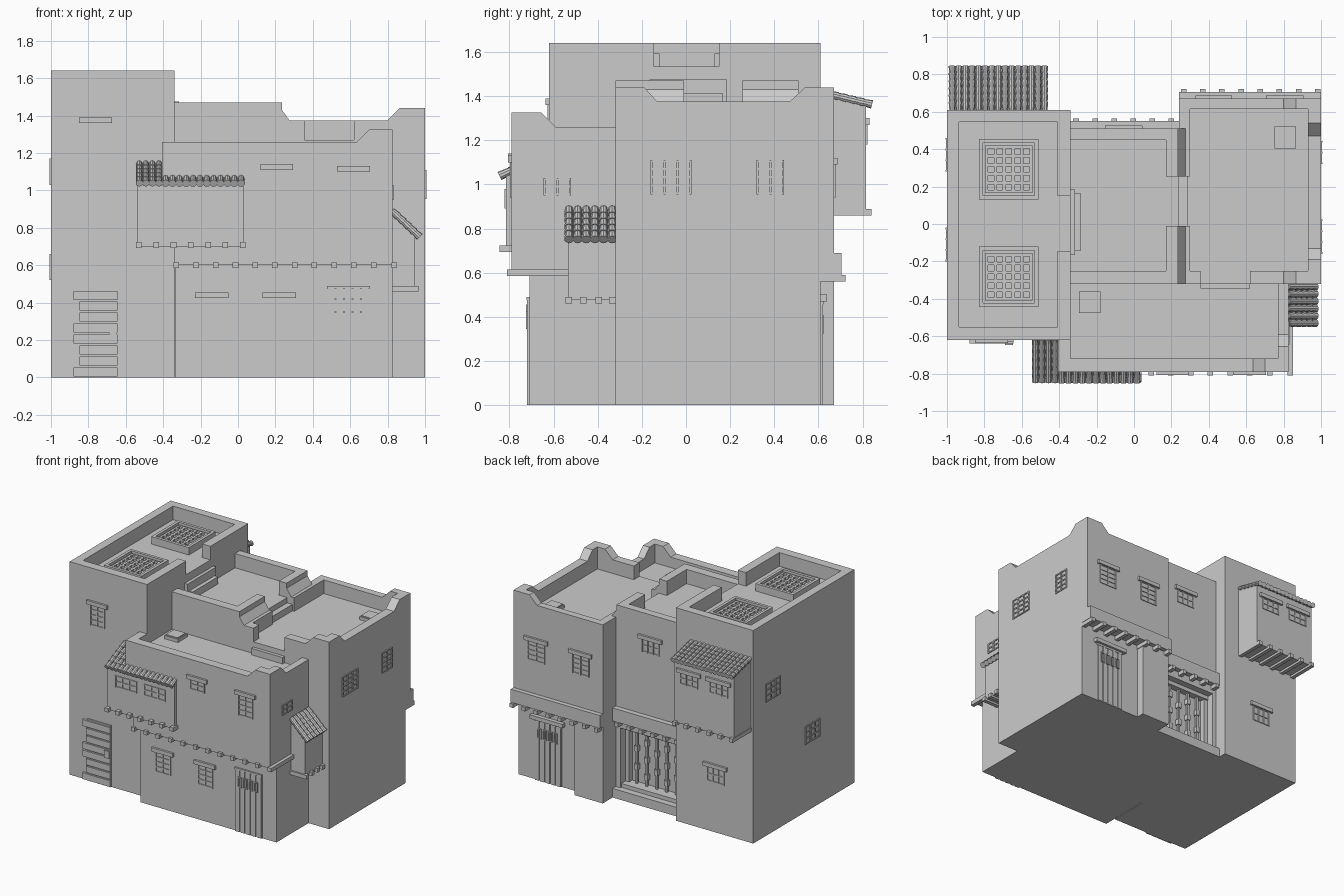
import bpy, bmesh
from mathutils import Vector, Matrix

clay = bpy.data.materials.new("plain_clay_grey")
clay.diffuse_color = (0.6, 0.6, 0.6, 1)


def finish(name, bm):
    bmesh.ops.recalc_face_normals(bm, faces=bm.faces)
    me = bpy.data.meshes.new(name)
    bm.to_mesh(me)
    bm.free()
    me.materials.append(clay)
    ob = bpy.data.objects.new(name, me)
    bpy.context.collection.objects.link(ob)
    return ob


def boxes(name, *dims):
    """Each dim is x0, x1, y0, y1, z0, z1."""
    bm = bmesh.new()
    for x0, x1, y0, y1, z0, z1 in dims:
        m = Matrix.Translation(((x0 + x1) / 2, (y0 + y1) / 2, (z0 + z1) / 2)) @ Matrix.Diagonal(
            (abs(x1 - x0), abs(y1 - y0), abs(z1 - z0), 1))
        bmesh.ops.create_cube(bm, size=1, matrix=m)
    return finish(name, bm)


def prism(name, pts, axis, a, b):
    """Profile (u, z) extruded along x or y from a to b."""
    bm = bmesh.new()
    place = (lambda u, z, t: (t, u, z)) if axis == "x" else (lambda u, z, t: (u, t, z))
    face = bm.faces.new([bm.verts.new(place(u, z, a)) for u, z in pts])
    ext = bmesh.ops.extrude_face_region(bm, geom=[face])
    shift = Vector(place(0, 0, b - a))
    bmesh.ops.translate(bm, vec=shift, verts=[v for v in ext["geom"] if isinstance(v, bmesh.types.BMVert)])
    return finish(name, bm)


def on_wall(face, plane, u0, u1, d0, d1, z0, z1):
    """Box on a wall: u along it, d outward."""
    if face == "front":
        return (u0, u1, plane - d1, plane - d0, z0, z1)
    if face == "back":
        return (u0, u1, plane + d0, plane + d1, z0, z1)
    if face == "right":
        return (plane + d0, plane + d1, u0, u1, z0, z1)
    return (plane - d1, plane - d0, u0, u1, z0, z1)


def window(name, face, plane, u0, u1, z0, z1, cols, rows, lintel=True):
    t, parts = 0.009, []
    for i in range(cols + 1):
        u = u0 + (u1 - u0 - t) * i / cols
        parts.append(on_wall(face, plane, u, u + t, -0.01, 0.007, z0, z1))
    for j in range(rows + 1):
        z = z0 + (z1 - z0 - t) * j / rows
        parts.append(on_wall(face, plane, u0, u1, -0.01, 0.006, z, z + t))
    boxes(name + "_window_frame", *parts)
    if lintel:
        boxes(name + "_window_lintel", on_wall(face, plane, u0 - 0.025, u1 + 0.025, -0.03, 0.016, z1 - 0.005, z1 + 0.025))


def beams(name, face, plane, us, z, d0, d1, s=0.03):
    boxes(name, *[on_wall(face, plane, u - s / 2, u + s / 2, d0, d1, z, z + s) for u in us])


def tiles(name, start, across, down, cols, rows):
    """Overlapping rounded roof tiles."""
    bm = bmesh.new()
    across, down, start = Vector(across), Vector(down), Vector(start)
    pitch, step = across.length / cols, down.length / rows
    zax, xax = down.normalized(), across.normalized()
    yax = zax.cross(xax)
    rot = Matrix((xax, yax, zax)).transposed().to_4x4()
    for c in range(cols):
        for r in range(rows):
            p = start + across * ((c + 0.5) / cols) + down * ((r + 0.5) / rows)
            bmesh.ops.create_cone(bm, cap_ends=True, segments=10, radius1=pitch * 0.42, radius2=pitch * 0.56,
                                  depth=step * 1.15, matrix=Matrix.Translation(p) @ rot)
    return finish(name, bm)


def plank_door(name, face, plane, u0, u1, h):
    w = (u1 - u0) / 5
    parts = [on_wall(face, plane, u0, u1, -0.02, 0.003, 0, h), on_wall(face, plane, u0, u1, 0, 0.012, h - 0.015, h)]
    parts += [on_wall(face, plane, u0 + i * w + 0.005, u0 + (i + 1) * w - 0.006, 0, 0.01, 0, h - 0.015) for i in range(5)]
    boxes(name + "_planks", *parts)
    slots = []
    for i in range(4):
        u = u0 + (i + 1) * w
        slots += [on_wall(face, plane, u - 0.014, u + 0.014, 0, 0.016, z, z + 0.008) for z in (h - 0.145, h - 0.072)]
        slots += [on_wall(face, plane, u + s - 0.003, u + s + 0.003, 0, 0.016, h - 0.145, h - 0.064) for s in (-0.014, 0.014)]
    boxes(name + "_slots", *slots)


# Building masses
boxes("tower_body", (-1, -0.34, -0.62, 0.61, 0, 1.535))
boxes("middle_body", (-0.34, 0.24, -0.32, 0.41, 0, 1.36), (-0.34, 0.24, 0.41, 0.51, 0.53, 1.36),
      (-0.34, -0.31, 0.41, 0.51, 0, 0.53), (0.2, 0.24, 0.41, 0.51, 0, 0.53))
boxes("right_body", (0.24, 1, -0.32, 0.61, 0, 1.27), (0.24, 1, 0.61, 0.67, 0.59, 1.27), (0.24, 0.48, 0.61, 0.67, 0, 0.59))
boxes("front_body", (-0.335, 0.825, -0.71, -0.32, 0, 0.6), (-0.34, 0.825, -0.79, -0.32, 0.6, 1.18),
      (-0.405, -0.34, -0.79, -0.62, 0.7, 1.26))

# Parapets
boxes("tower_parapet", (-1, -0.34, -0.62, -0.55, 1.53, 1.64), (-1, -0.34, 0.545, 0.61, 1.53, 1.64),
      (-1, -0.935, -0.62, 0.61, 1.53, 1.64), (-0.41, -0.34, -0.62, -0.145, 1.53, 1.64), (-0.41, -0.34, 0.15, 0.61, 1.53, 1.64))
boxes("middle_parapet", (-0.34, 0.235, -0.32, -0.25, 1.3, 1.47), (-0.34, 0.235, 0.45, 0.51, 1.3, 1.47))
for n, (a, b) in enumerate(((-0.32, -0.01), (0.255, 0.51))):
    prism(f"shared_parapet_{n}", [(0.17, 1.2), (0.17, 1.47), (0.235, 1.47), (0.235, 1.43), (0.275, 1.375),
                                  (0.3, 1.375), (0.3, 1.2)], "y", a, b)
boxes("right_left_parapet", (0.24, 0.3, 0.51, 0.67, 1.2, 1.375))
prism("right_front_parapet", [(0.24, 1.2), (0.24, 1.375), (0.355, 1.375), (0.355, 1.27), (0.62, 1.27), (0.62, 1.375),
                              (0.8, 1.375), (0.865, 1.44), (1, 1.44), (1, 1.2)], "y", -0.32, -0.25)
prism("right_back_parapet", [(0.24, 1.2), (0.24, 1.375), (0.8, 1.375), (0.865, 1.44), (1, 1.44), (1, 1.2)], "y", 0.615, 0.67)
prism("right_side_parapet", [(-0.32, 1.2), (-0.32, 1.44), (-0.19, 1.44), (-0.13, 1.375), (0.47, 1.375), (0.54, 1.44),
                             (0.67, 1.44), (0.67, 1.2)], "x", 0.93, 1)
prism("front_parapet", [(-0.405, 1.1), (-0.405, 1.26), (0.635, 1.26), (0.7, 1.325), (0.825, 1.325), (0.825, 1.1)], "y", -0.79, -0.72)
prism("front_side_parapet", [(-0.79, 1.1), (-0.79, 1.325), (-0.655, 1.325), (-0.59, 1.26), (-0.32, 1.26), (-0.32, 1.1)], "x", 0.77, 0.825)

# Roof steps
boxes("roof_steps", (-0.345, -0.315, -0.165, 0.185, 1.3, 1.475), (-0.315, -0.285, -0.145, 0.165, 1.3, 1.415),
      (0.24, 0.285, -0.01, 0.255, 1.2, 1.32), (0.355, 0.62, -0.345, -0.31, 1.1, 1.23))

# Skylights and hatches
for n, y in enumerate((-0.445, 0.13)):
    x0, x1, y1 = -0.83, -0.51, y + 0.325
    parts = [(x0, x1, y, y1, 1.53, 1.558)]
    parts += [(x0, x1, y, y + 0.022, 1.53, 1.592), (x0, x1, y1 - 0.022, y1, 1.53, 1.592),
              (x0, x0 + 0.022, y, y1, 1.53, 1.592), (x1 - 0.022, x1, y, y1, 1.53, 1.592)]
    boxes(f"skylight_frame_{n}", *parts)
    grid = []
    for i in range(6):
        u = i * 0.0475
        grid += [(-0.797 + u, -0.78 + u, y + 0.035, y1 - 0.035, 1.55, 1.58),
                 (-0.797, -0.543, y + 0.035 + u, y + 0.052 + u, 1.55, 1.58)]
    boxes(f"skylight_grid_{n}", *grid)
for n, (x, y, z) in enumerate(((-0.295, -0.475, 1.17), (0.75, 0.405, 1.26))):
    boxes(f"roof_hatch_{n}", (x, x + 0.115, y, y + 0.115, z, z + 0.035),
          (x + 0.008, x + 0.107, y + 0.008, y + 0.107, z, z + 0.042))

# Front bay, right bay and back bay with tiled roofs
prism("front_bay", [(-0.62, 0.7), (-0.815, 0.7), (-0.815, 1.035), (-0.62, 1.135)], "x", -0.54, 0.03)
tiles("front_bay_tiles", (-0.545, -0.62, 1.145), (0.14, 0, 0), (0, -0.22, -0.105), 4, 5)
tiles("front_bay_eave_tiles", (-0.405, -0.775, 1.071), (0.44, 0, 0), (0, -0.065, -0.031), 12, 1)
prism("right_bay", [(0.82, 0.475), (0.945, 0.475), (0.945, 0.765), (0.82, 0.885)], "y", -0.535, -0.32)
tiles("right_bay_tiles", (0.825, -0.55, 0.89), (0, 0.235, 0), (0.145, 0, -0.137), 6, 5)
prism("back_bay", [(0.6, 0.875), (0.815, 0.875), (0.815, 1.355), (0.6, 1.415)], "x", -0.98, -0.47)
tiles("back_bay_tiles", (-0.99, 0.61, 1.418), (0.53, 0, 0), (0, 0.23, -0.055), 15, 6)

# Beam ends
beams("front_bay_beams", "front", -0.62, [-0.53 + i * 0.0925 for i in range(7)], 0.693, 0, 0.225)
beams("front_beams", "front", -0.71, [-0.33 + i * 0.1055 for i in range(11)], 0.585, -0.02, 0.1)
boxes("front_corner_beam", (0.82, 0.85, -0.81, -0.32, 0.585, 0.615))
beams("right_bay_beams", "right", 0.825, [-0.532, -0.465, -0.395, -0.335], 0.46, -0.01, 0.14)
beams("back_bay_beams", "back", 0.61, [-0.97 + i * 0.097 for i in range(6)], 0.858, -0.01, 0.23)
beams("middle_beams", "back", 0.41, [-0.31 + i * 0.102 for i in range(6)], 0.56, 0, 0.155)
beams("right_beams", "back", 0.61, [0.265 + i * 0.1025 for i in range(8)], 0.56, -0.01, 0.112)
boxes("back_ledges", (-0.34, 0.24, 0.5, 0.55, 0.59, 0.69), (0.24, 1, 0.6, 0.705, 0.59, 0.69))

# Windows
window("tower_front", "front", -0.62, -0.825, -0.7, 1.2, 1.365, 2, 4)
for n, u in enumerate((-0.475, -0.23)):
    window(f"front_bay_{n}", "front", -0.815, u, u + 0.185, 0.89, 0.98, 3, 2, False)
window("front_upper_small", "front", -0.79, 0.145, 0.27, 1.03, 1.115, 2, 2)
window("front_upper_tall", "front", -0.79, 0.555, 0.68, 0.94, 1.105, 2, 4)
window("front_lower_left", "front", -0.71, -0.205, -0.075, 0.27, 0.43, 2, 4)
window("front_lower_right", "front", -0.71, 0.155, 0.285, 0.27, 0.43, 2, 4)
window("right_wide", "right", 1, -0.16, 0.025, 0.955, 1.11, 3, 4, False)
window("right_narrow", "right", 1, 0.32, 0.445, 0.955, 1.11, 2, 4, False)
window("front_block_side", "right", 0.825, -0.645, -0.52, 0.95, 1.03, 2, 2, False)
window("back_right_0", "back", 0.67, 0.355, 0.5, 0.94, 1.095, 2, 4)
window("back_right_1", "back", 0.67, 0.73, 0.88, 0.94, 1.095, 2, 4)
window("back_middle", "back", 0.51, -0.13, 0.02, 1.17, 1.275, 3, 2)
window("back_bay_0", "back", 0.815, -0.675, -0.52, 1.18, 1.275, 3, 2)
window("back_bay_1", "back", 0.815, -0.93, -0.77, 1.18, 1.275, 3, 2)
window("back_tower", "back", 0.61, -0.755, -0.605, 0.38, 0.5, 3, 2)
window("left_upper", "left", -1, 0.28, 0.46, 1.03, 1.17, 3, 3, False)
window("left_lower", "left", -1, -0.2, -0.02, 0.52, 0.66, 3, 3, False)

# Left front door of horizontal boards with a lock
boards = [(-0.845, -0.645, -0.628, -0.61, 0, 0.475)]
for i in range(8):
    left = -0.88 if i in (0, 3, 4, 7) else -0.848
    boards.append((left, -0.645, -0.638, -0.615, 0.006 + i * 0.0585, 0.054 + i * 0.0585))
boxes("board_door", *boards)
boxes("board_door_lock", (-0.69, -0.648, -0.646, -0.62, 0.225, 0.28))

# Vertical plank doors
plank_door("front_door", "front", -0.71, 0.475, 0.705, 0.49)
plank_door("back_door", "back", 0.61, 0.63, 0.86, 0.47)
boxes("back_door_lintel", (0.605, 0.885, 0.6, 0.64, 0.47, 0.5))

# Recessed back opening with frame, step and knotted bars
boxes("back_opening_step", (-0.34, 0.24, 0.4, 0.55, 0, 0.07), (-0.31, 0.2, 0.4, 0.5, 0.07, 0.1))
boxes("back_opening_frame", (-0.31, -0.28, 0.4, 0.45, 0.1, 0.53), (0.17, 0.2, 0.4, 0.45, 0.1, 0.53),
      (-0.31, 0.2, 0.4, 0.46, 0.5, 0.53))
bars = []
for i in range(5):
    x = -0.225 + i * 0.085
    bars.append((x - 0.008, x + 0.008, 0.425, 0.441, 0.1, 0.5))
    for z in ((0.17, 0.3, 0.43) if i % 2 else (0.23, 0.37)):
        bars.append((x - 0.015, x + 0.015, 0.418, 0.448, z - 0.022, z + 0.022))
boxes("back_opening_bars", *bars)
